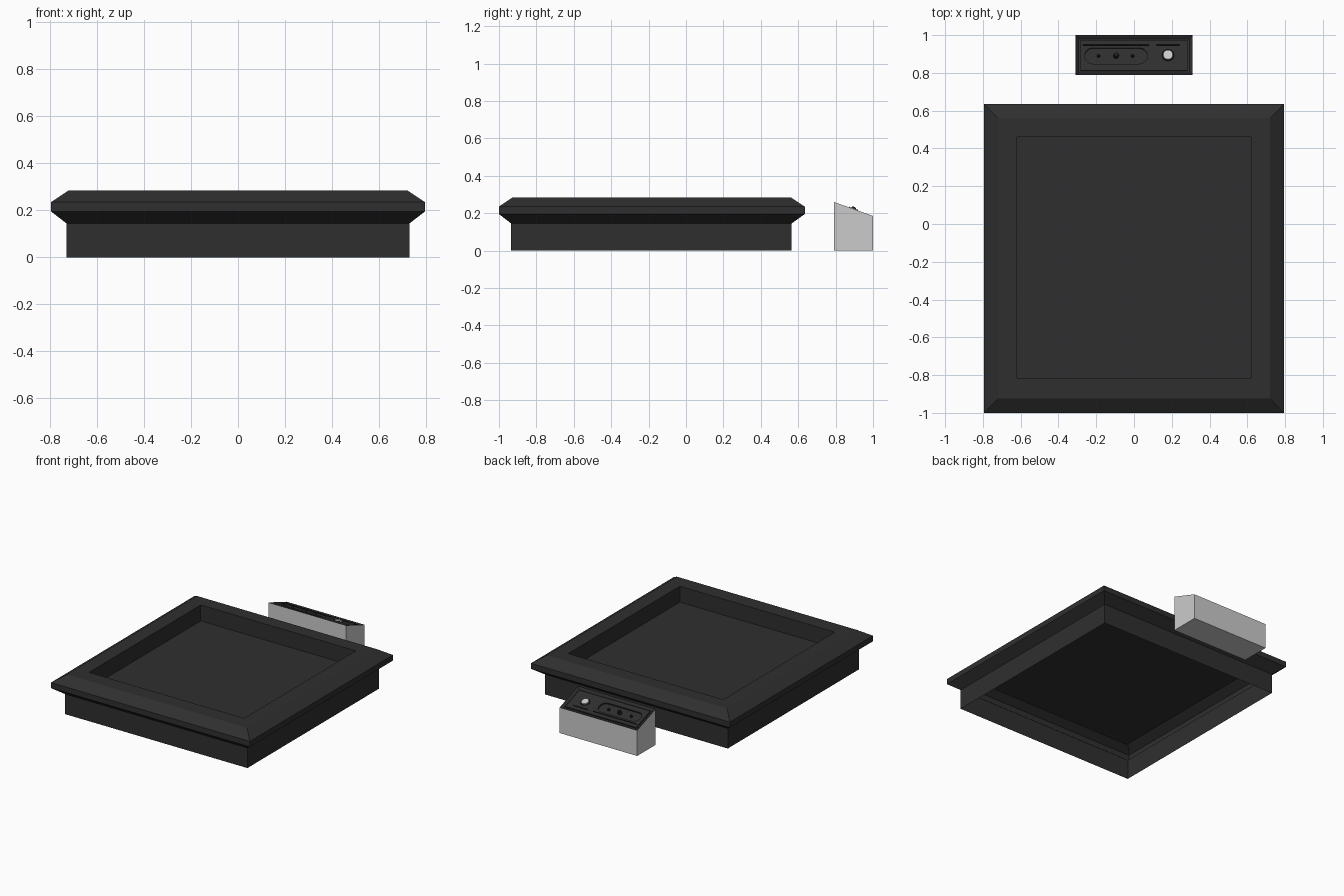
import bpy, bmesh, math
from mathutils import Matrix

if "Cube" in bpy.data.objects:
    bpy.data.objects.remove(bpy.data.objects["Cube"])


def material(name, v):
    m = bpy.data.materials.new(name)
    m.diffuse_color = (v, v, v, 1)
    m.use_nodes = True
    m.node_tree.nodes["Principled BSDF"].inputs["Base Color"].default_value = m.diffuse_color
    return m


DARK = material("dark_plastic", 0.028)
BLACK = material("black_plastic", 0.012)


def finish(name, bm, *mats, matrix=None, normals=True):
    if normals:
        bmesh.ops.recalc_face_normals(bm, faces=bm.faces[:])
    me = bpy.data.meshes.new(name)
    bm.to_mesh(me)
    bm.free()
    for m in mats:
        me.materials.append(m)
    ob = bpy.data.objects.new(name, me)
    bpy.context.collection.objects.link(ob)
    if matrix:
        ob.matrix_world = matrix
    return ob


# Tray: open-bottomed shell lofted from rectangular rings (half x, y front, y back, z)
rings = [(0.73, -0.935, 0.565, 0), (0.73, -0.935, 0.565, 0.145),
         (0.795, -1.0, 0.635, 0.195), (0.795, -1.0, 0.635, 0.235),
         (0.72, -0.925, 0.56, 0.285), (0.62, -0.815, 0.46, 0.285),
         (0.62, -0.815, 0.46, 0.17)]
bm = bmesh.new()
loops = [[bm.verts.new(p) for p in ((-x, a, z), (x, a, z), (x, b, z), (-x, b, z))]
         for x, a, b, z in rings]
for lo, hi in zip(loops, loops[1:]):
    for i in range(4):
        j = (i + 1) % 4
        bm.faces.new((lo[i], lo[j], hi[j], hi[i]))
bm.faces.new(loops[-1])
finish("tray_shell", bm, DARK, normals=False)

# Control box: wedge with a dark, recessed sloping top
profile = [(0.79, 0), (1.0, 0), (1.0, 0.185), (0.79, 0.26)]
bm = bmesh.new()
left, right = [[bm.verts.new((x, y, z)) for y, z in profile] for x in (-0.31, 0.31)]
bm.faces.new(left)
bm.faces.new(right)
for i in range(4):
    j = (i + 1) % 4
    f = bm.faces.new((left[i], left[j], right[j], right[i]))
    if i == 2:
        top = f
bmesh.ops.recalc_face_normals(bm, faces=bm.faces[:])
top.material_index = 1
bmesh.ops.inset_region(bm, faces=[top], thickness=0.022)
bmesh.ops.translate(bm, verts=top.verts[:], vec=-top.normal * 0.016)
body = finish("control_box", bm, DARK, DARK)
body.data.materials[0] = material("grey_body", 0.8)

# Frame lying on the sloping top: local z is the outward normal
SLOPE = (Matrix.Translation((0, 0.895, 0.2225))
         @ Matrix.Rotation(math.atan2(-0.075, 0.21), 4, 'X'))


def slab(name, x0, x1, y0, y1, z0, z1, mat, radius=0.0):
    """Plate on the slope, optionally with rounded ends."""
    bm = bmesh.new()
    pts = []
    for cx, cy, start in ((x1 - radius, y1 - radius, 0), (x0 + radius, y1 - radius, 90),
                          (x0 + radius, y0 + radius, 180), (x1 - radius, y0 + radius, 270)):
        for k in range(6 if radius else 1):
            a = math.radians(start + k * 18)
            pts.append((cx + radius * math.cos(a), cy + radius * math.sin(a), z0))
    face = bm.faces.new([bm.verts.new(p) for p in pts])
    ext = bmesh.ops.extrude_face_region(bm, geom=[face])['geom']
    bmesh.ops.translate(bm, vec=(0, 0, z1 - z0),
                        verts=[g for g in ext if isinstance(g, bmesh.types.BMVert)])
    bmesh.ops.remove_doubles(bm, verts=bm.verts[:], dist=1e-5)
    return finish(name, bm, mat, matrix=SLOPE)


def disc(name, x, y, r, z0, z1, r2=None, mat=None):
    """Short cylinder or cone on the slope."""
    bm = bmesh.new()
    bmesh.ops.create_cone(bm, cap_ends=True, segments=24, radius1=r,
                          radius2=r if r2 is None else r2, depth=z1 - z0,
                          matrix=Matrix.Translation((x, y, (z0 + z1) / 2)))
    return finish(name, bm, *([mat] if mat else []), matrix=SLOPE)


# Face plate with a rounded socket opening and two grooves
plate = slab("face_plate", -0.284, 0.284, -0.085, 0.085, -0.016, -0.005, DARK)
cutters = [slab("socket_cutter", -0.26, 0.07, -0.048, 0.042, -0.03, 0.03, DARK, 0.042),
           slab("long_groove_cutter", -0.27, 0.08, 0.054, 0.060, -0.03, 0.03, DARK),
           slab("short_groove_cutter", 0.12, 0.24, 0.054, 0.060, -0.03, 0.03, DARK)]
for c in cutters:
    c.hide_render = True
    c.hide_viewport = True
    mod = plate.modifiers.new(c.name, 'BOOLEAN')
    mod.operation = 'DIFFERENCE'
    mod.object = c

# Switches inside the socket, and the light round button
for name, x, r in (("left_switch", -0.187, 0.009), ("centre_knob", -0.095, 0.015),
                   ("right_switch", -0.007, 0.009)):
    disc(name, x, 0, r, -0.016, 0.01 if r > 0.01 else 0.0, r * 0.75, BLACK)
    disc(name + "_tip", x, 0, r * 0.35, 0.0, 0.012 if r > 0.01 else 0.003, None, DARK)
disc("button_ring", 0.18, 0, 0.033, -0.006, -0.002, 0.03, BLACK)
disc("round_button", 0.18, 0, 0.027, -0.004, 0.004, 0.025)
